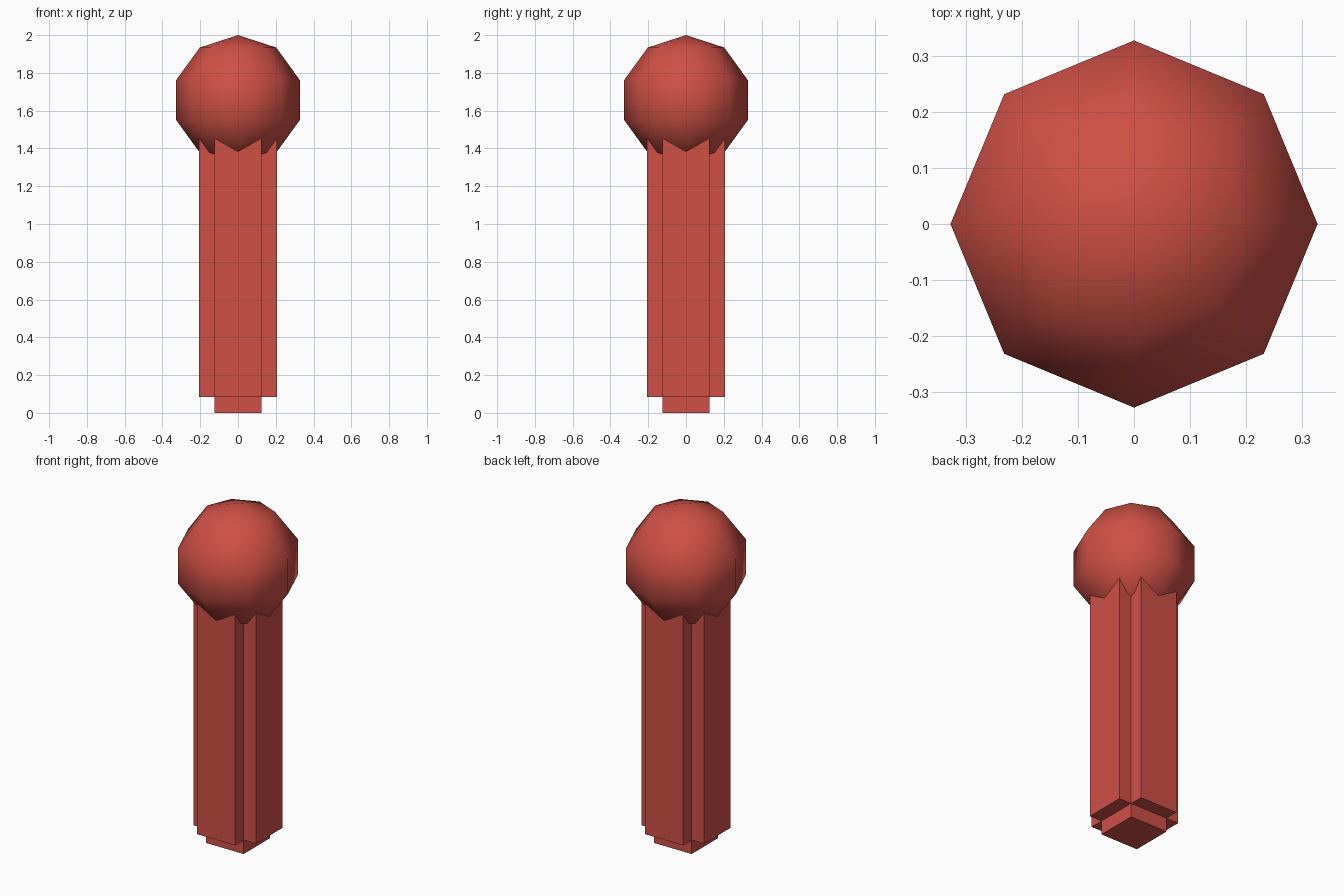
import bpy

if "Cube" in bpy.data.objects:
    bpy.data.objects.remove(bpy.data.objects["Cube"])

red = bpy.data.materials.new("red")
red.diffuse_color = (0.62, 0.08, 0.06, 1)
red.use_nodes = True
red.node_tree.nodes["Principled BSDF"].inputs["Base Color"].default_value = red.diffuse_color


def box(name, half_x, half_y, z0, z1):
    bpy.ops.mesh.primitive_cube_add(size=2, location=(0, 0, (z0 + z1) / 2))
    ob = bpy.context.object
    ob.name = name
    ob.scale = (half_x, half_y, (z1 - z0) / 2)
    bpy.ops.object.transform_apply(location=False, rotation=False, scale=True)
    ob.data.materials.append(red)
    return ob


# Cross-shaped post: a square core with raised panels on its four sides
CORE, PANEL, STEP = 0.124, 0.206, 0.083
core = box("post_core", CORE, CORE, 0, 1.56)
for name, hx, hy in (("post_panels_side", PANEL, CORE),
                     ("post_panels_front_back", CORE, PANEL)):
    panels = box(name, hx, hy, STEP, 1.56 - STEP)
    join = core.modifiers.new(name, 'BOOLEAN')
    join.operation = 'UNION'
    join.solver = 'EXACT'
    join.object = panels
    bpy.context.view_layer.objects.active = core
    bpy.ops.object.modifier_apply(modifier=join.name)
    bpy.data.objects.remove(panels)
core.name = "post"

# Round knob, low-poly and smooth shaded
bpy.ops.mesh.primitive_uv_sphere_add(segments=8, ring_count=5, radius=0.344,
                                     location=(0, 0, 1.656))
knob = bpy.context.object
knob.name = "knob"
bpy.ops.object.shade_smooth()
knob.data.materials.append(red)
